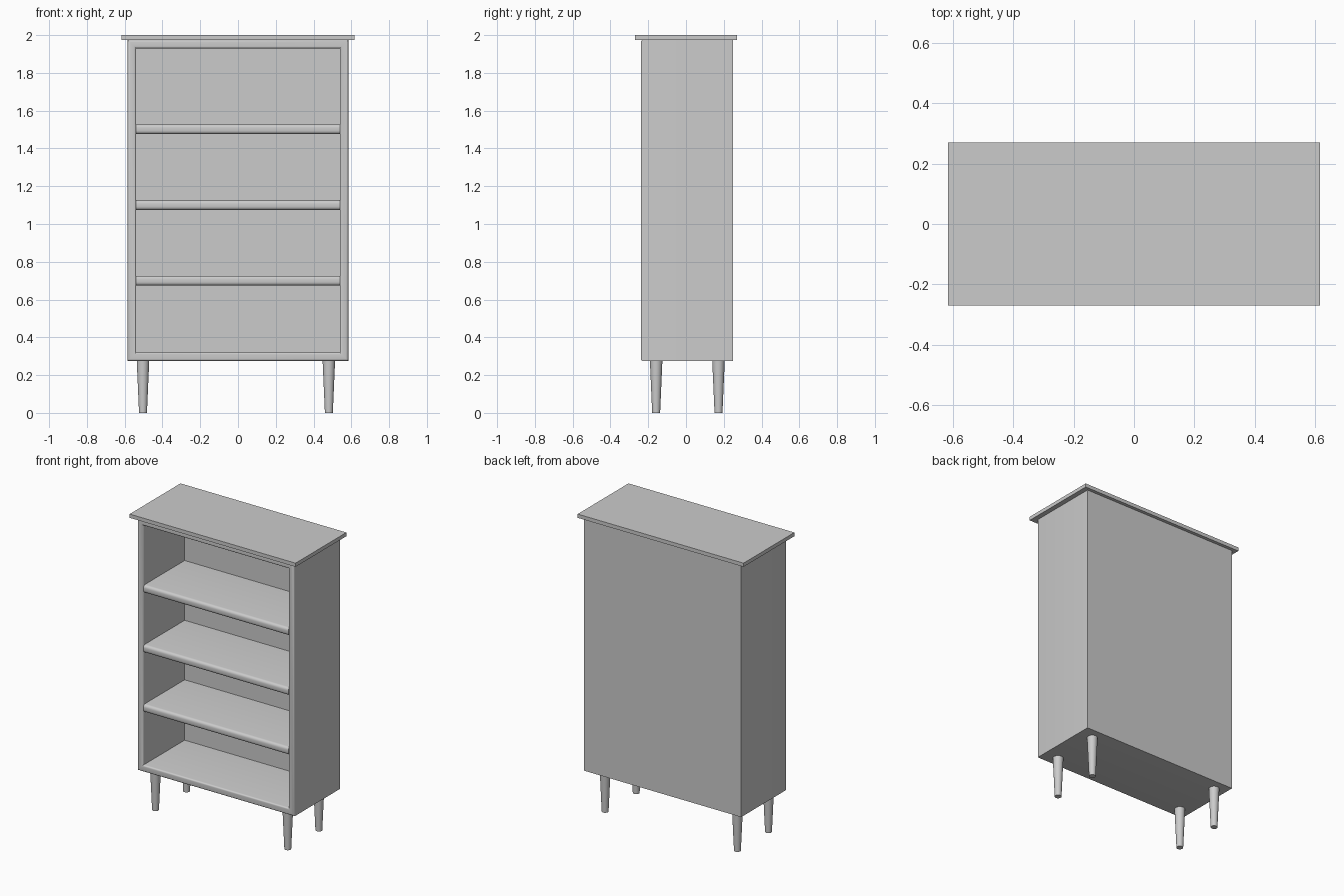
import bpy
import bmesh
from math import radians
from mathutils import Matrix, Vector

cube = bpy.data.objects.get("Cube")
if cube:
    bpy.data.objects.remove(cube, do_unlink=True)

GREY = (0.6, 0.6, 0.6, 1)
paint = bpy.data.materials.new("plain grey")
paint.use_nodes = True
paint.diffuse_color = GREY
paint.node_tree.nodes["Principled BSDF"].inputs["Base Color"].default_value = GREY


def finish(bm, name):
    """Turn a bmesh into a smooth-shaded object with sharp edges kept."""
    bmesh.ops.recalc_face_normals(bm, faces=bm.faces)
    mesh = bpy.data.meshes.new(name)
    bm.to_mesh(mesh)
    bm.free()
    obj = bpy.data.objects.new(name, mesh)
    mesh.materials.append(paint)
    bpy.context.collection.objects.link(obj)
    bpy.ops.object.select_all(action="DESELECT")
    obj.select_set(True)
    bpy.context.view_layer.objects.active = obj
    bpy.ops.object.shade_smooth_by_angle(angle=radians(35))
    return obj


def box(low, high):
    low, high = Vector(low), Vector(high)
    bm = bmesh.new()
    bmesh.ops.create_cube(bm, size=1, matrix=Matrix.Translation((low + high) / 2)
                          @ Matrix.Diagonal((*(high - low), 1)))
    return bm


def round_edges(bm, edges, width, segments=4):
    bmesh.ops.bevel(bm, geom=edges, offset=width, segments=segments,
                    profile=0.5, affect="EDGES")


HALF_W, FRONT, BACK = 0.584, -0.239, 0.248
BASE, ROOF, WALL = 0.275, 1.975, 0.045

# Case: a box hollowed from the front, with a rounded front rim
case = box((-HALF_W, FRONT, BASE), (HALF_W, BACK, ROOF))
case.faces.ensure_lookup_table()
opening = min(case.faces, key=lambda f: f.calc_center_median().y)
bmesh.ops.inset_region(case, faces=[opening], thickness=WALL, use_even_offset=True)
inner = bmesh.ops.extrude_face_region(case, geom=[opening])
bmesh.ops.translate(case, verts=[v for v in inner["geom"] if isinstance(v, bmesh.types.BMVert)],
                    vec=(0, BACK - WALL - FRONT, 0))
if opening.is_valid:
    bmesh.ops.delete(case, geom=[opening], context="FACES_ONLY")
rim = [e for e in case.edges
       if all(abs(v.co.y - FRONT) < 0.001 for v in e.verts)
       and abs((e.verts[0].co - e.verts[1].co).normalized().dot(Vector((1, 0, 1)))) > 0.99]
rim = [e for e in rim if min(abs(e.verts[0].co.x - e.verts[1].co.x),
                             abs(e.verts[0].co.z - e.verts[1].co.z)) < 0.001]
round_edges(case, rim, 0.012)
finish(case, "case")

# Three shelves with rounded front edges
for name, z in (("lower_shelf", 0.70), ("middle_shelf", 1.10), ("upper_shelf", 1.502)):
    shelf = box((WALL - HALF_W, FRONT + 0.004, z - 0.026),
                (HALF_W - WALL, BACK - WALL, z + 0.026))
    lip = [e for e in shelf.edges if all(v.co.y < FRONT + 0.01 for v in e.verts)
           and abs(e.verts[0].co.z - e.verts[1].co.z) < 0.001]
    round_edges(shelf, lip, 0.018)
    finish(shelf, name)

# Overhanging top board
finish(box((-0.617, -0.27, ROOF), (0.617, 0.27, 2.0)), "top_board")

# Tapered round legs
for side, x in (("right", -0.503), ("left", 0.481)):
    for end, y in (("front", -0.158), ("back", 0.172)):
        leg = bmesh.new()
        bmesh.ops.create_cone(leg, cap_ends=True, segments=32, radius1=0.021,
                              radius2=0.033, depth=BASE,
                              matrix=Matrix.Translation((x, y, BASE / 2)))
        finish(leg, f"{end}_{side}_leg")
